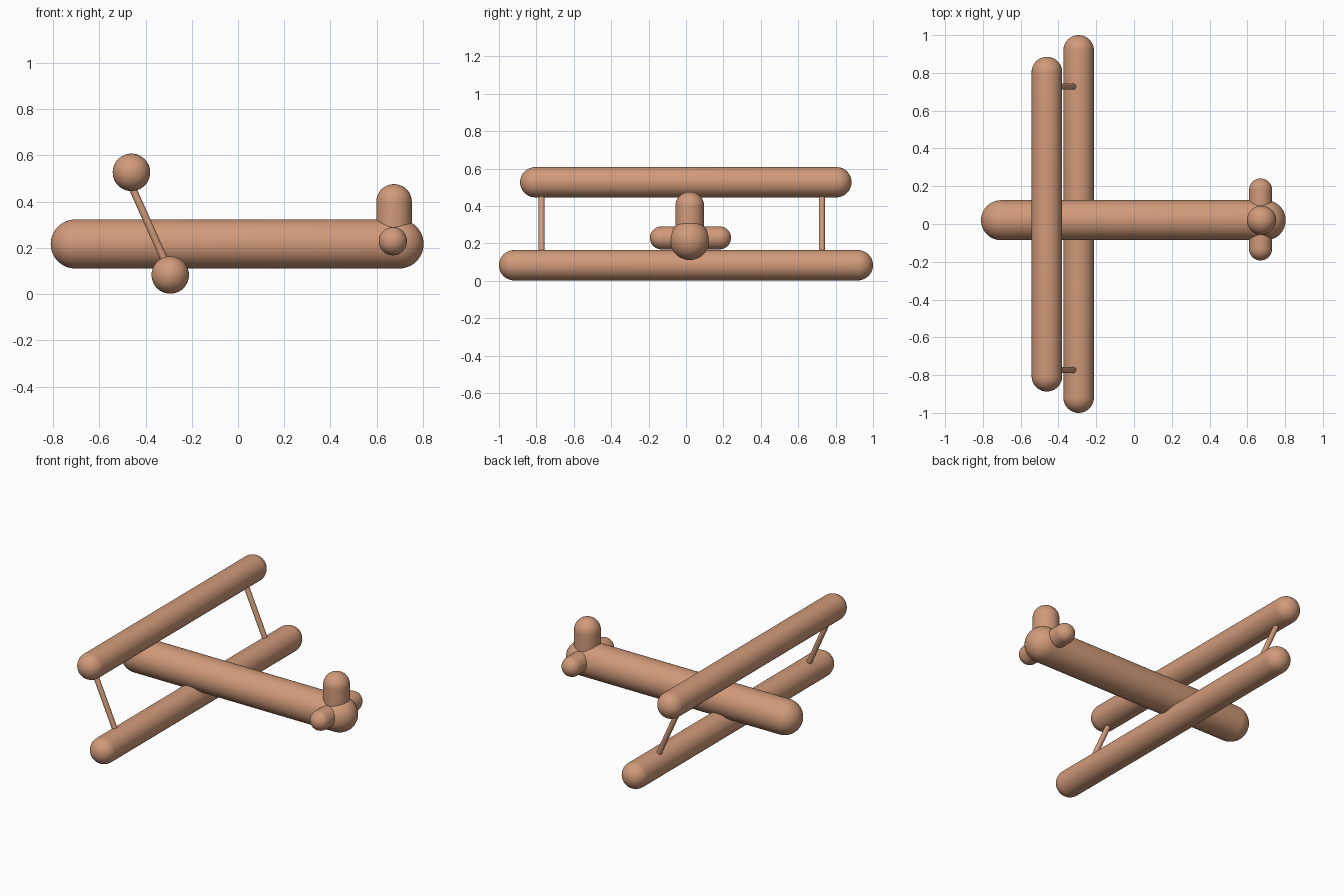
import bpy, bmesh, math
from mathutils import Vector

if "Cube" in bpy.data.objects:
    bpy.data.objects.remove(bpy.data.objects["Cube"])

tan = bpy.data.materials.new("clay tan")
tan.diffuse_color = (0.64, 0.325, 0.195, 1)
tan.use_nodes = True
tan.node_tree.nodes["Principled BSDF"].inputs["Base Color"].default_value = tan.diffuse_color


def capsule(name, start, end, radius, segments=48, cap_steps=12):
    """Round-ended rod whose tips touch start and end, made by spinning a profile."""
    start, end = Vector(start), Vector(end)
    half = (end - start).length / 2 - radius
    profile = []
    for side in (-1, 1):
        for i in range(cap_steps + 1):
            a = math.pi / 2 * i / cap_steps
            if side < 0:
                a -= math.pi / 2
            profile.append((radius * math.cos(a), 0, side * half + radius * math.sin(a)))
    bm = bmesh.new()
    verts = [bm.verts.new(p) for p in profile]
    edges = [bm.edges.new(pair) for pair in zip(verts, verts[1:])]
    bmesh.ops.spin(bm, geom=verts + edges, cent=(0, 0, 0), axis=(0, 0, 1),
                   angle=math.tau, steps=segments, use_duplicate=False)
    bmesh.ops.remove_doubles(bm, verts=bm.verts, dist=1e-5)
    bmesh.ops.recalc_face_normals(bm, faces=bm.faces)
    for f in bm.faces:
        f.smooth = True
    mesh = bpy.data.meshes.new(name)
    bm.to_mesh(mesh)
    bm.free()
    mesh.materials.append(tan)
    obj = bpy.data.objects.new(name, mesh)
    obj.location = (start + end) / 2
    obj.rotation_euler = (end - start).to_track_quat('Z', 'Y').to_euler()
    bpy.context.collection.objects.link(obj)
    return obj


Y = 0.02  # body centre line

# Body
capsule("fuselage", (-0.81, Y, 0.217), (0.803, Y, 0.217), 0.106)

# Staggered pair of wings
capsule("upper_wing", (-0.461, -0.887, 0.527), (-0.461, 0.885, 0.527), 0.081)
capsule("lower_wing", (-0.293, -1.0, 0.083), (-0.293, 1.0, 0.083), 0.081)

# Slanted struts joining the wings
for name, y in (("front_strut", -0.772), ("back_strut", 0.727)):
    capsule(name, (-0.484, y, 0.52), (-0.294, y, 0.095), 0.016, 24, 6)

# Tail surfaces
capsule("tail_fin", (0.675, Y, 0.13), (0.675, Y, 0.476), 0.077)
capsule("tailplane", (0.67, -0.193, 0.229), (0.67, 0.241, 0.229), 0.061)
